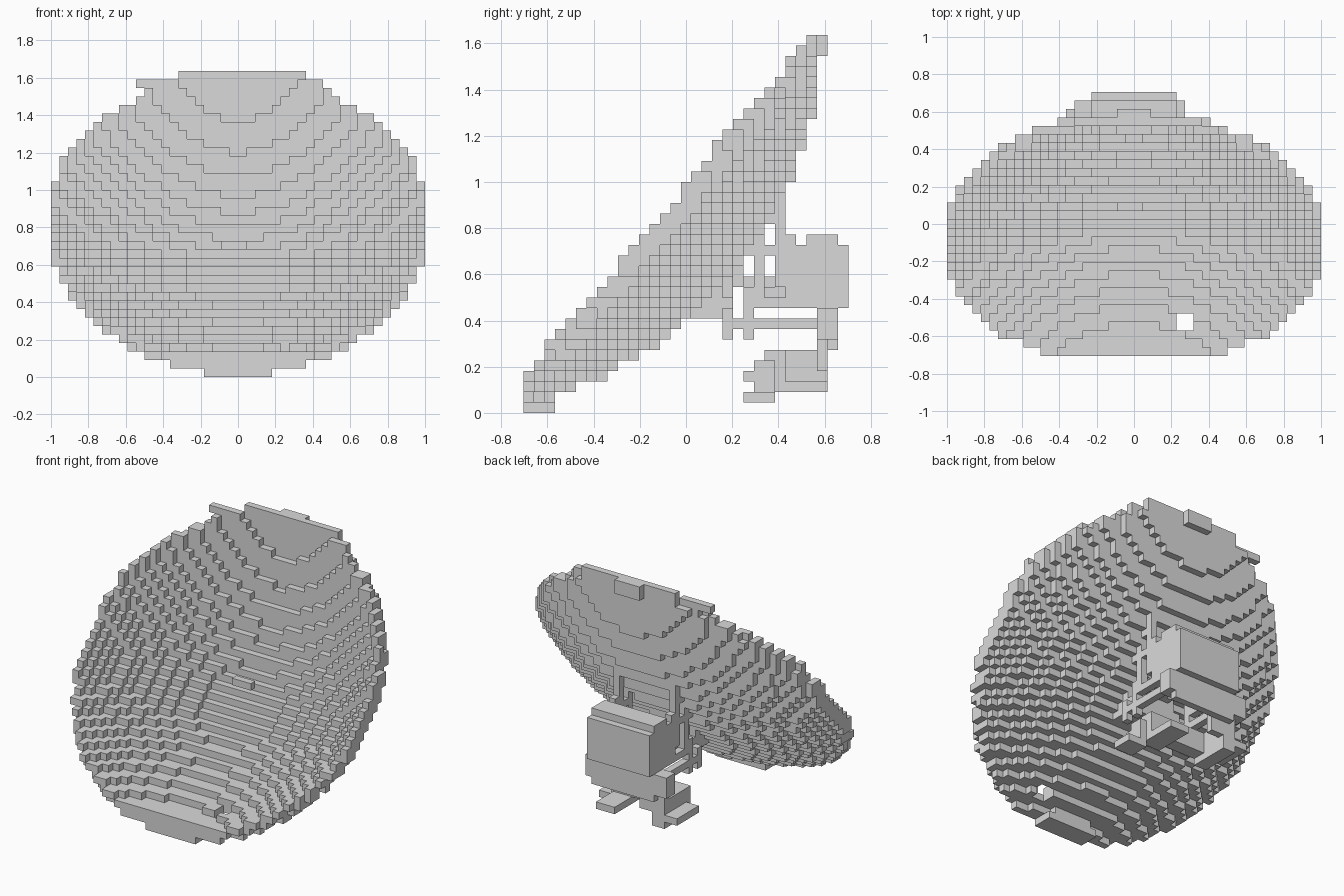
import bpy, bmesh, math
from mathutils import Vector

if "Cube" in bpy.data.objects:
    bpy.data.objects.remove(bpy.data.objects["Cube"], do_unlink=True)

H = 2 / 44                        # block size
NX, NY, NZ = 44, 31, 36           # block grid
ORIGIN = Vector((-1, -NY * H / 2, 0))

grey = bpy.data.materials.new("light grey")
grey.use_nodes = True
COL = (0.7, 0.7, 0.7, 1)
grey.diffuse_color = COL
grey.node_tree.nodes["Principled BSDF"].inputs["Base Color"].default_value = COL

# each side of a block: direction and its four corners
SIDES = [((1, 0, 0), ((1, 0, 0), (1, 1, 0), (1, 1, 1), (1, 0, 1))),
         ((-1, 0, 0), ((0, 0, 0), (0, 0, 1), (0, 1, 1), (0, 1, 0))),
         ((0, 1, 0), ((0, 1, 0), (0, 1, 1), (1, 1, 1), (1, 1, 0))),
         ((0, -1, 0), ((0, 0, 0), (1, 0, 0), (1, 0, 1), (0, 0, 1))),
         ((0, 0, 1), ((0, 0, 1), (1, 0, 1), (1, 1, 1), (0, 1, 1))),
         ((0, 0, -1), ((0, 0, 0), (0, 1, 0), (1, 1, 0), (1, 0, 0)))]


def add(a, b):
    return tuple(p + q for p, q in zip(a, b))


def build_blocks(name, cells):
    """Make one object from a set of grid cells, keeping exposed faces only."""
    bm = bmesh.new()
    verts = {}
    for c in sorted(cells):
        for d, corners in SIDES:
            if add(c, d) in cells:
                continue
            face = []
            for k in corners:
                p = add(c, k)
                if p not in verts:
                    verts[p] = bm.verts.new(ORIGIN + Vector(p) * H)
                face.append(verts[p])
            bm.faces.new(face)
    mesh = bpy.data.meshes.new(name)
    bm.to_mesh(mesh)
    bm.free()
    mesh.materials.append(grey)
    ob = bpy.data.objects.new(name, mesh)
    bpy.context.collection.objects.link(ob)


def box(x0, x1, y0, y1, z0, z1):
    """Cells of a box, snapped to the grid."""
    r = [range(round((a - o) / H), round((b - o) / H))
         for a, b, o in zip((x0, y0, z0), (x1, y1, z1), ORIGIN)]
    return {(i, j, k) for i in r[0] for j in r[1] for k in r[2]}


# dish: every block that a tilted paraboloid passes through
CENTRE = Vector((0, -0.068, 0.833))
UP = Vector((0, 0.61, 0.792))
BACK = Vector((0, 0.792, -0.61))
DEPTH, RADIUS = 0.33, 1.02
BOWL_SHIFT, RIM_SHIFT = 0.045, -0.02    # bowl axis and rim centre along UP
dish = set()
for i in range(NX):
    for j in range(NY):
        for k in range(NZ):
            p = ORIGIN + Vector((i + .5, j + .5, k + .5)) * H - CENTRE
            u = p.dot(UP) - BOWL_SHIFT
            r = math.hypot(p.x, u)
            n = BACK + 2 * DEPTH * (Vector((p.x, 0, 0)) + u * UP)
            reach = H / 2 * (abs(n.x) + abs(n.y) + abs(n.z)) + 0.004
            rim = math.hypot(p.x, p.dot(UP) - RIM_SHIFT)
            if rim <= RADIUS and abs(p.dot(BACK) - DEPTH * (1 - r * r)) < reach:
                dish.add((i, j, k))
dish -= box(0.23, 0.32, -0.57, -0.48, 0, 0.6)        # drain hole
dish |= box(-0.18, 0.18, -0.70, -0.66, 0, 0.09)      # bottom lip
dish |= box(-0.18, 0.18, -0.66, -0.57, 0, 0.05)
dish |= box(-0.41, 0.32, -0.70, -0.66, 0.09, 0.14)
dish |= box(-0.32, 0.36, 0.52, 0.57, 1.54, 1.64)     # top lip
dish |= box(-0.55, -0.32, 0.47, 0.52, 1.54, 1.59)
dish |= box(0.36, 0.45, 0.47, 0.52, 1.54, 1.59)
dish |= box(-0.09, 0.05, 0.06, 0.11, 0.68, 0.73)     # small feed stub
build_blocks("dish", dish)
build_blocks("rim_tab", box(-0.09, 0.09, 0.57, 0.61, 1.54, 1.64))

# hub behind the dish
build_blocks("dish_hub", box(-0.18, 0.18, 0.02, 0.20, 0.41, 0.50)
             | box(-0.14, 0.14, 0.11, 0.20, 0.50, 0.59)
             | box(-0.09, 0.09, 0.20, 0.25, 0.55, 0.68))

# housing: stepped box
build_blocks("housing", box(-0.23, 0.23, 0.43, 0.70, 0.46, 0.68)
             | box(-0.23, 0.23, 0.52, 0.70, 0.68, 0.73)
             | box(-0.23, 0.23, 0.52, 0.66, 0.73, 0.77))

# back plate below the housing
build_blocks("back_plate", box(-0.32, 0.27, 0.57, 0.66, 0.32, 0.46)
             | box(-0.23, 0.23, 0.61, 0.66, 0.27, 0.32))

# paired brackets and struts between dish and housing
for side, x in (("left", 0.18), ("right", -0.23)):
    x1 = x + 0.05
    build_blocks(side + "_bracket",
                 box(x, x1, 0.16, 0.57, 0.36, 0.41)
                 | box(x, x1, 0.16, 0.20, 0.32, 0.46)
                 | box(x, x1, 0.25, 0.30, 0.32, 0.55)
                 | box(x, x1, 0.30, 0.43, 0.46, 0.50)
                 | box(x, x1, 0.30, 0.34, 0.50, 0.77)
                 | box(x, x1, 0.30, 0.52, 0.68, 0.73))
    build_blocks(side + "_strut", box(x, x1, 0.39, 0.43, 0.55, 1.05)
                 | box(x, x1, 0.43, 0.48, 0.73, 0.77))
build_blocks("cross_bracket", box(-0.18, 0.18, 0.34, 0.43, 0.50, 0.55)
             | box(-0.05, 0.05, 0.25, 0.43, 0.55, 0.60))

# foot: two rails, a front cross bar and a side wall
build_blocks("foot_frame", box(0.09, 0.23, 0.34, 0.61, 0.09, 0.14)
             | box(-0.27, -0.18, 0.34, 0.61, 0.09, 0.27)
             | box(-0.18, 0.23, 0.34, 0.43, 0.14, 0.27)
             | box(-0.27, -0.09, 0.57, 0.61, 0.18, 0.32))
build_blocks("right_toe", box(-0.36, -0.27, 0.39, 0.61, 0.14, 0.18))
build_blocks("left_toe", box(0.23, 0.36, 0.25, 0.39, 0.05, 0.09)
             | box(0.23, 0.27, 0.30, 0.39, 0.09, 0.23)
             | box(0.23, 0.27, 0.25, 0.34, 0.14, 0.18))
